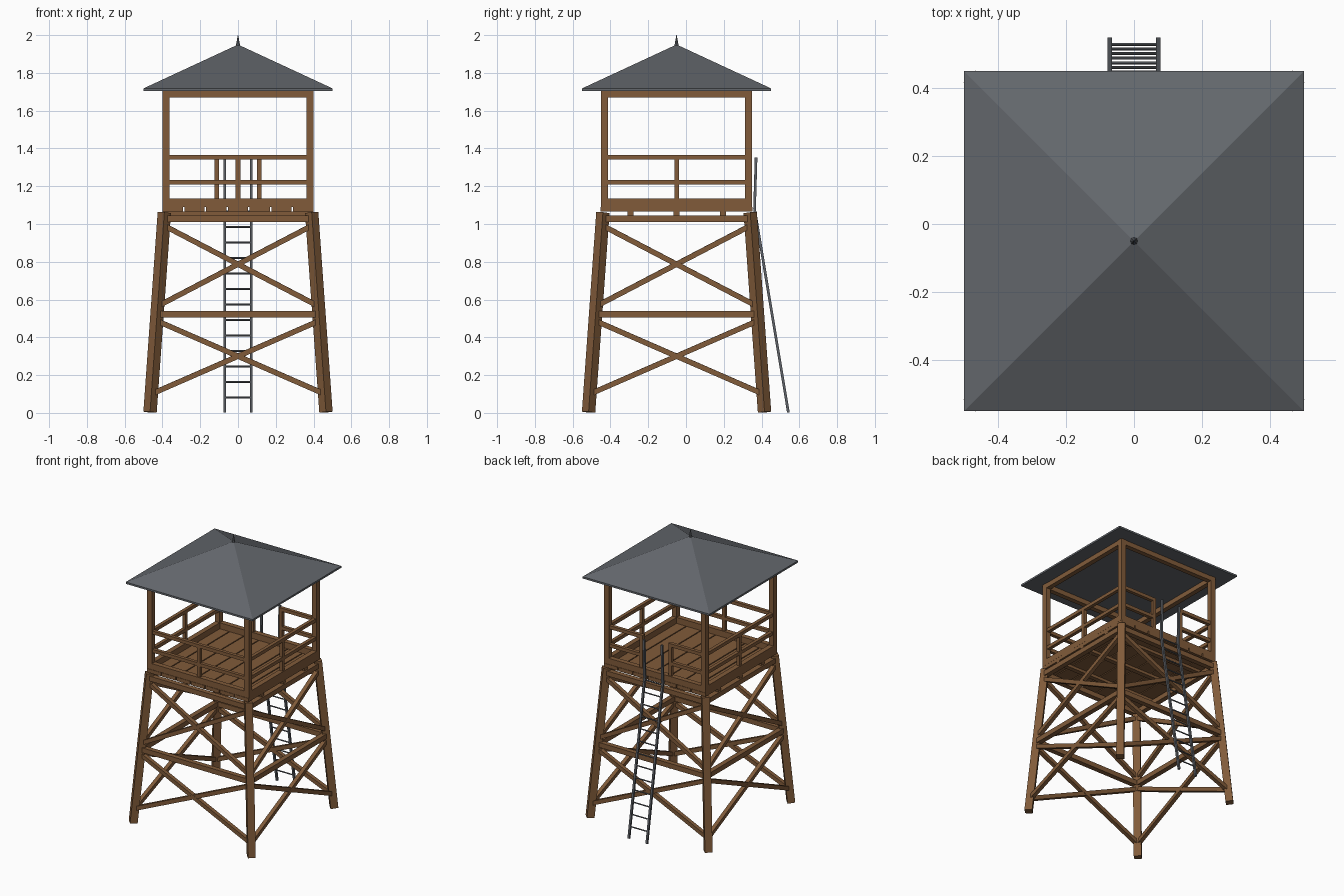
import bpy, bmesh, math
from mathutils import Vector, Matrix

if "Cube" in bpy.data.objects:
    bpy.data.objects.remove(bpy.data.objects["Cube"])

CY = -0.05                      # tower axis sits slightly forward, ladder at the back


def material(name, rgb):
    m = bpy.data.materials.new(name)
    m.diffuse_color = (*rgb, 1)
    m.use_nodes = True
    m.node_tree.nodes["Principled BSDF"].inputs["Base Color"].default_value = m.diffuse_color
    return m


WOOD = material("wood", (0.22, 0.105, 0.042))
SLATE = material("slate", (0.125, 0.135, 0.15))
STEEL = material("steel", (0.11, 0.12, 0.135))


def finish(name, bm, mat):
    bmesh.ops.recalc_face_normals(bm, faces=bm.faces)
    me = bpy.data.meshes.new(name)
    bm.to_mesh(me)
    bm.free()
    me.materials.append(mat)
    ob = bpy.data.objects.new(name, me)
    ob.location = (0, CY, 0)
    bpy.context.collection.objects.link(ob)
    return ob


def bar(bm, a, b, w, h=None, sides=4):
    """Square bar (or round rod) from a to b; h is the upright thickness."""
    a, b = Vector(a), Vector(b)
    d = b - a
    m = Matrix.Translation((a + b) / 2) @ d.to_track_quat('Z', 'Y').to_matrix().to_4x4()
    if sides == 4:
        s = Matrix.Diagonal((w, h or w, d.length, 1))
        bmesh.ops.create_cube(bm, size=1, matrix=m @ s)
    else:
        bmesh.ops.create_cone(bm, cap_ends=True, segments=sides, radius1=w / 2,
                              radius2=w / 2, depth=d.length, matrix=m)


def bars(name, items, mat=WOOD):
    bm = bmesh.new()
    for it in items:
        bar(bm, *it)
    return finish(name, bm, mat)


def around(items, count=4):
    """Repeat front-side bars on the other sides of the tower."""
    out = []
    for k in range(count):
        r = Matrix.Rotation(k * math.pi / 2, 3, 'Z')
        out += [(r @ Vector(i[0]), r @ Vector(i[1]), *i[2:]) for i in items]
    return out


def leg(z):
    """Leg centre offset at height z."""
    return 0.466 - 0.076 * z / 1.06


def on_leg(side, z):
    return (side * leg(z), -leg(z), z)


# splayed legs
bars("legs", around([(on_leg(1, 0.004), on_leg(1, 1.06), 0.05)]))

# horizontal girts
for name, z in (("middle_girts", 0.522), ("top_girts", 1.028)):
    bars(name, around([(on_leg(-1, z), on_leg(1, z), 0.035)]))

# crossed braces
for name, z0, z1 in (("lower_braces", 0.10, 0.488), ("upper_braces", 0.565, 0.993)):
    bars(name, around([(on_leg(s, z0), on_leg(-s, z1), 0.028) for s in (-1, 1)]))

# floor joists and planks
bars("joists", [((-0.4, y, 1.055), (0.4, y, 1.055), 0.032, 0.02) for y in (-0.245, 0, 0.245)])
pitch = 0.806 / 7
bars("floor_planks", [((i * pitch, -0.403, 1.078), (i * pitch, 0.403, 1.078), pitch - 0.007, 0.026)
                      for i in range(-3, 4)])

# cabin posts, floor rim and top plates
P = 0.382
bars("posts", around([((P, -P, 1.09), (P, -P, 1.706), 0.037)]))
bars("floor_rim", around([((-P, -P, 1.112), (P, -P, 1.112), 0.036, 0.044)]))
bars("top_plates", around([((-P, -P, 1.687), (P, -P, 1.687), 0.034, 0.034)]))

# railings: three full sides, gap for the ladder at the back
full = [((-P, -P, z), (P, -P, z), 0.024) for z in (1.222, 1.353)]
full.append(((0, -P, 1.13), (0, -P, 1.345), 0.024))
rails = [(Matrix.Rotation(-math.pi / 2, 3, 'Z') @ Vector(a), Matrix.Rotation(-math.pi / 2, 3, 'Z') @ Vector(b), w)
         for a, b, w in around(full, 3)]
# around() gave front, right, back; turned back a quarter: left, front, right
for s in (-1, 1):
    rails += [((s * P, P, z), (s * 0.113, P, z), 0.024) for z in (1.222, 1.353)]
    rails.append(((s * 0.113, P, 1.13), (s * 0.113, P, 1.365), 0.024))
bars("railings", rails)

# ladder stiles with a bend at floor level
foot, bend, top = (0.592, 0.002), (0.413, 1.08), (0.421, 1.353)
stiles = []
for s in (-1, 1):
    x = s * 0.071
    stiles += [((x, *foot), (x, *bend), 0.014), ((x, *bend), (x, *top), 0.014)]
bars("ladder_stiles", stiles, STEEL)

# ladder rungs
rungs = []
for k in range(1, 14):
    z = 0.082 * k
    y = foot[0] + (bend[0] - foot[0]) * z / bend[1]
    rungs.append(((-0.071, y, z), (0.071, y, z), 0.009, None, 8))
bars("ladder_rungs", rungs, STEEL)

# pyramid roof with a thin eave edge
bm = bmesh.new()
rings = [[bm.verts.new((x * 0.5, y * 0.5, z)) for x, y in ((-1, -1), (1, -1), (1, 1), (-1, 1))]
         for z in (1.705, 1.718)]
apex = bm.verts.new((0, 0, 1.95))
bm.faces.new(rings[0])
for i in range(4):
    j = (i + 1) % 4
    bm.faces.new((rings[0][i], rings[0][j], rings[1][j], rings[1][i]))
    bm.faces.new((rings[1][i], rings[1][j], apex))
finish("roof", bm, SLATE)

# finial spike
bm = bmesh.new()
bmesh.ops.create_cone(bm, cap_ends=True, segments=8, radius1=0.012, radius2=0.001, depth=0.06,
                      matrix=Matrix.Translation((0, 0, 1.97)))
finish("finial", bm, SLATE)
